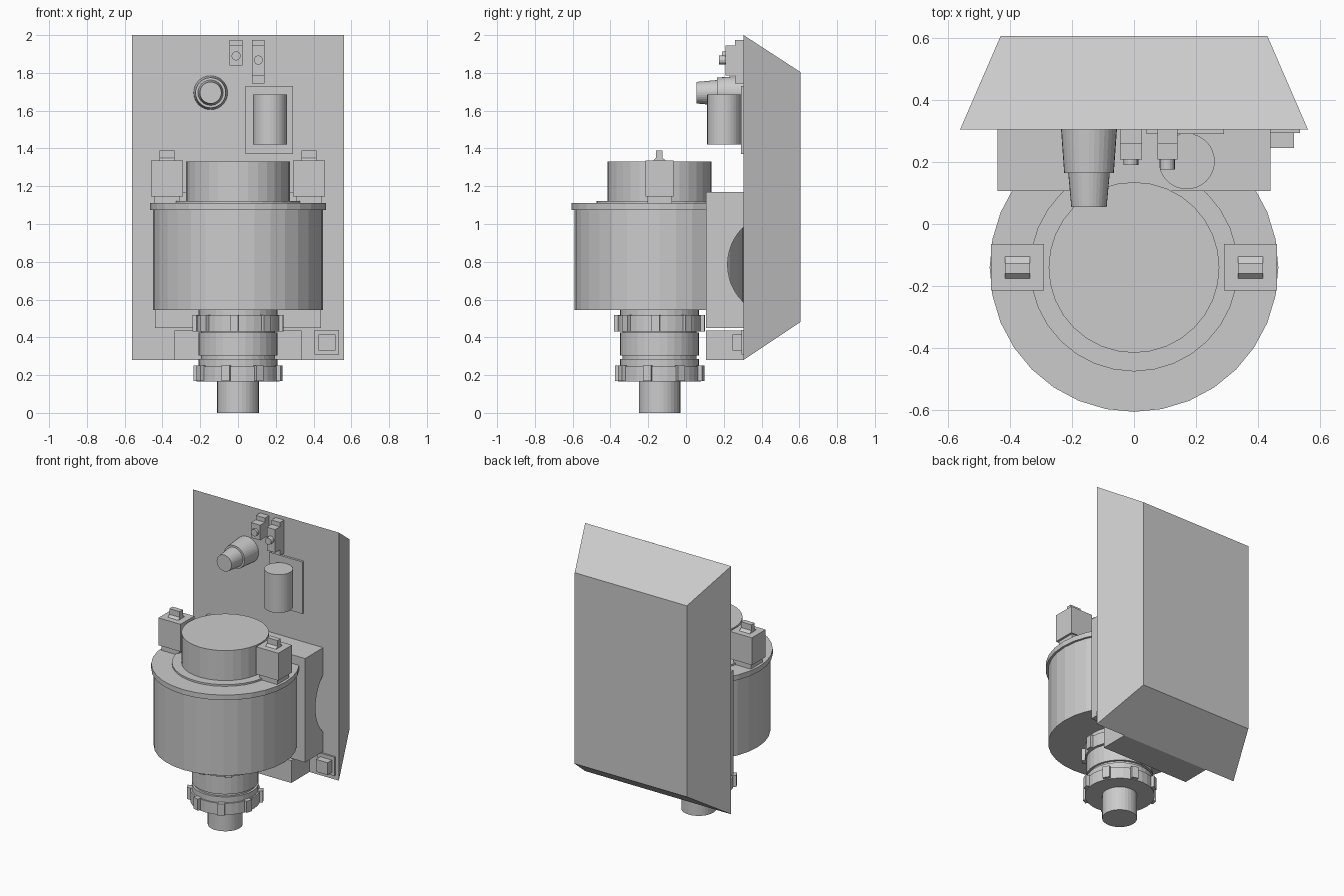
import bpy, bmesh, math
from mathutils import Matrix

if "Cube" in bpy.data.objects:
    bpy.data.objects.remove(bpy.data.objects["Cube"])

CY = -0.14  # y of the main vertical axis


def new_object(name, bm):
    bmesh.ops.recalc_face_normals(bm, faces=bm.faces)
    me = bpy.data.meshes.new(name)
    bm.to_mesh(me)
    bm.free()
    ob = bpy.data.objects.new(name, me)
    bpy.context.collection.objects.link(ob)
    return ob


def box(name, x, y, z):
    bm = bmesh.new()
    bmesh.ops.create_cube(bm, size=1)
    for v in bm.verts:
        for i, (a, b) in enumerate((x, y, z)):
            v.co[i] = b if v.co[i] > 0 else a
    return new_object(name, bm)


def lathe(name, profile, sides=32, at=(0, CY, 0), matrix=Matrix()):
    """Stack of rings (radius, height) closed at both ends."""
    bm = bmesh.new()
    rings = []
    for r, h in profile:
        rings.append([bm.verts.new((r * math.sin(2 * math.pi * i / sides),
                                    r * math.cos(2 * math.pi * i / sides), h))
                      for i in range(sides)])
    for a, b in zip(rings, rings[1:]):
        for i in range(sides):
            j = (i + 1) % sides
            bm.faces.new((a[i], a[j], b[j], b[i]))
    bm.faces.new(rings[0])
    bm.faces.new(rings[-1])
    ob = new_object(name, bm)
    ob.data.transform(Matrix.Translation(at) @ matrix)
    return ob


def extrude_x(name, profile, x0, x1):
    """Closed (y, z) profile extruded along x."""
    bm = bmesh.new()
    a = [bm.verts.new((x0, y, z)) for y, z in profile]
    b = [bm.verts.new((x1, y, z)) for y, z in profile]
    n = len(profile)
    for i in range(n):
        j = (i + 1) % n
        bm.faces.new((a[i], a[j], b[j], b[i]))
    bm.faces.new(a)
    bm.faces.new(b)
    return new_object(name, bm)


# Tapered rear housing
housing = box("rear_housing", (-0.56, 0.56), (0.305, 0.605), (0.28, 2.0))
for v in housing.data.vertices:
    if v.co.y > 0.5:
        v.co.x = math.copysign(0.43, v.co.x)
        v.co.z = 1.805 if v.co.z > 1 else 0.48

# Mounting block with the rounded bite in its right side
block = box("mounting_block", (-0.44, 0.44), (0.107, 0.305), (0.45, 1.17))
cutter = lathe("bite_cutter", [(0.277, -0.42), (0.277, 0.6)], 48,
               (0, 0.497, 0.785), Matrix.Rotation(math.pi / 2, 4, 'Y'))
cutter.hide_render = True
cutter.hide_set(True)
mod = block.modifiers.new("bite", 'BOOLEAN')
mod.operation = 'DIFFERENCE'
mod.object = cutter
mod.solver = 'EXACT'

box("lower_block", (-0.335, 0.335), (0.105, 0.305), (0.28, 0.435))
box("socket_plate", (0.405, 0.535), (0.293, 0.305), (0.31, 0.44))
box("socket", (0.425, 0.515), (0.245, 0.295), (0.33, 0.415))

# Main drum, flange and top cap
lathe("main_drum", [(0.45, 0.545), (0.45, 1.075), (0.465, 1.075), (0.465, 1.11),
                    (0.335, 1.11), (0.335, 1.122), (0.275, 1.122), (0.275, 1.33)])

# Spindle below the drum with grooves
lathe("spindle", [(0.11, 0), (0.11, 0.165), (0.21, 0.165), (0.21, 0.285), (0.195, 0.285),
                  (0.195, 0.303), (0.21, 0.303), (0.21, 0.425), (0.195, 0.425),
                  (0.195, 0.435), (0.21, 0.435), (0.21, 0.545)])
lathe("lower_collar", [(0.22, 0.165), (0.22, 0.245)])
lathe("upper_collar", [(0.22, 0.43), (0.22, 0.515)])

# Grip lugs around both collars
for name, z0, z1, start in (("lower_lug", 0.17, 0.25, -16), ("upper_lug", 0.43, 0.518, -5)):
    for k in range(8):
        lug = box(name, (-0.022, 0.022), (-0.24, -0.19), (z0, z1))
        lug.data.transform(Matrix.Translation((0, CY, 0)) @
                           Matrix.Rotation(math.radians(start + 45 * k), 4, 'Z'))

# Clamps on both sides of the cap
latch = [(-0.175, 1.335), (-0.16, 1.35), (-0.16, 1.39), (-0.125, 1.39), (-0.125, 1.35), (-0.105, 1.335)]
for side, s in (("left", -1), ("right", 1)):
    def span(a, b):
        return tuple(sorted((s * a, s * b)))
    box(side + "_clamp", span(0.29, 0.46), (-0.215, -0.065), (1.145, 1.335))
    box(side + "_clamp_foot", span(0.31, 0.445), (-0.205, -0.075), (1.105, 1.15))
    extrude_x(side + "_latch", latch, *span(0.335, 0.415))

# Canister on its plate
box("canister_plate", (0.04, 0.29), (0.29, 0.305), (1.37, 1.73))
lathe("canister", [(0.09, 1.42), (0.09, 1.685)], 32, (0.17, 0.202, 0))

# Stepped knob pointing forward
forward = Matrix.Rotation(math.pi / 2, 4, 'X')
lathe("knob", [(0.09, 0), (0.08, 0.14), (0.067, 0.14), (0.057, 0.25)], 32,
      (-0.145, 0.305, 1.695), forward)

# Two small switches near the top
for name, x0, x1, z_plate, z_box, z_nub, nub in (
        ("left_switch", -0.045, 0.025, 1.84, 1.84, 1.89, 0.19),
        ("right_switch", 0.075, 0.14, 1.745, 1.785, 1.868, 0.175)):
    box(name + "_plate", (x0, x1), (0.26, 0.305), (z_plate, 1.975))
    box(name + "_body", (x0, x1), (0.208, 0.305), (z_box, 1.945))
    lathe(name + "_button", [(0.024, 0), (0.024, 0.22 - nub)], 16,
          ((x0 + x1) / 2, 0.22, z_nub), forward)
